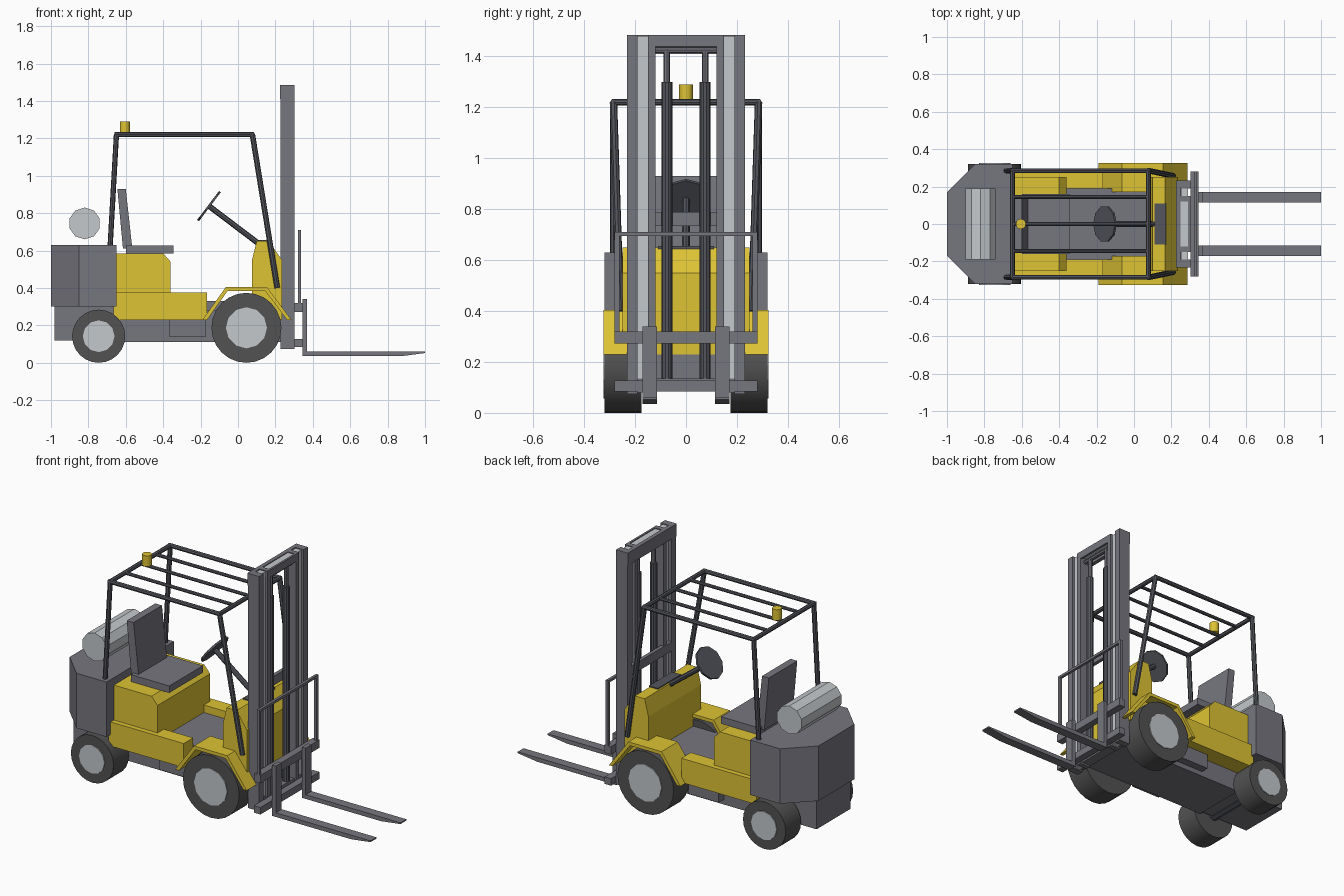
import bpy
import bmesh
from math import radians
from mathutils import Vector

cube = bpy.data.objects.get("Cube")
if cube:
    bpy.data.objects.remove(cube)


def material(name, rgb):
    m = bpy.data.materials.new(name)
    m.use_nodes = True
    m.diffuse_color = (*rgb, 1)
    m.node_tree.nodes["Principled BSDF"].inputs["Base Color"].default_value = (*rgb, 1)
    return m


YELLOW = material("yellow paint", (0.73, 0.55, 0.035))
GREY = material("grey steel", (0.18, 0.18, 0.21))
DARK = material("dark steel", (0.09, 0.093, 0.11))
RUBBER = material("black rubber", (0.085, 0.085, 0.085))
SILVER = material("silver metal", (0.55, 0.58, 0.60))


def finish(name, bm, mat, mirror=False, smooth=False):
    bmesh.ops.recalc_face_normals(bm, faces=bm.faces)
    mesh = bpy.data.meshes.new(name)
    bm.to_mesh(mesh)
    bm.free()
    mesh.materials.append(mat)
    ob = bpy.data.objects.new(name, mesh)
    bpy.context.collection.objects.link(ob)
    if mirror:
        ob.modifiers.new("Mirror", 'MIRROR').use_axis = (False, True, False)
    if smooth:
        bpy.ops.object.select_all(action='DESELECT')
        ob.select_set(True)
        bpy.context.view_layer.objects.active = ob
        bpy.ops.object.shade_smooth_by_angle(angle=radians(35))
    return ob


def extrude(name, points, offset, mat, mirror=False):
    """Solid from a flat outline swept along an offset."""
    bm = bmesh.new()
    face = bm.faces.new([bm.verts.new(p) for p in points])
    new = bmesh.ops.extrude_face_region(bm, geom=[face])["geom"]
    verts = [v for v in new if isinstance(v, bmesh.types.BMVert)]
    bmesh.ops.translate(bm, verts=verts, vec=offset)
    return finish(name, bm, mat, mirror)


def side(name, outline, y0, y1, mat, mirror=False):
    """Side outline in x and z, running from y0 to y1."""
    return extrude(name, [(x, y0, z) for x, z in outline], (0, y1 - y0, 0), mat, mirror)


def box(name, x0, x1, y0, y1, z0, z1, mat, mirror=False):
    return side(name, [(x0, z0), (x1, z0), (x1, z1), (x0, z1)], y0, y1, mat, mirror)


def rod(name, a, b, r, mat, sides=8, mirror=False, smooth=False):
    a, b = Vector(a), Vector(b)
    bm = bmesh.new()
    bmesh.ops.create_cone(bm, cap_ends=True, segments=sides, radius1=r, radius2=r,
                          depth=(b - a).length)
    turn = (b - a).to_track_quat('Z', 'Y').to_matrix()
    bmesh.ops.rotate(bm, verts=bm.verts, matrix=turn)
    bmesh.ops.translate(bm, verts=bm.verts, vec=(a + b) / 2)
    return finish(name, bm, mat, mirror, smooth)


# Counterweight with cut rear corners, and the chassis below
plan = [(-0.65, -0.32), (-0.65, 0.32), (-0.85, 0.32), (-1, 0.17), (-1, -0.17), (-0.85, -0.32)]
extrude("counterweight", [(x, y, 0.3) for x, y in plan], (0, 0, 0.33), GREY)
box("rear_chassis", -0.98, -0.62, -0.16, 0.16, 0.12, 0.31, GREY)
box("chassis", -0.64, 0.23, -0.17, 0.17, 0.11, 0.29, GREY)
box("floor", -0.4, 0.1, -0.19, 0.19, 0.28, 0.33, GREY)
box("step", -0.37, -0.17, 0.1, 0.22, 0.14, 0.24, GREY, True)

# Yellow bodywork
side("seat_box", [(-0.66, 0.23), (-0.36, 0.23), (-0.36, 0.54), (-0.4, 0.585), (-0.66, 0.585)],
     -0.25, 0.25, YELLOW)
box("side_panel", -0.665, -0.165, 0.19, 0.28, 0.23, 0.375, YELLOW, True)
side("dashboard", [(0.075, 0.23), (0.235, 0.23), (0.235, 0.55), (0.165, 0.65),
                   (0.1, 0.65), (0.075, 0.55)], -0.25, 0.25, YELLOW)
box("instrument_panel", 0.11, 0.17, -0.11, 0.11, 0.62, 0.656, DARK)
side("fender", [(-0.19, 0.23), (-0.065, 0.405), (0.155, 0.405), (0.285, 0.23),
                (0.262, 0.23), (0.145, 0.385), (-0.055, 0.385), (-0.165, 0.23)],
     0.17, 0.325, YELLOW, True)

# Wheels
for label, x, r, hub in (("front", 0.045, 0.187, 0.11), ("rear", -0.745, 0.142, 0.085)):
    rod(label + "_tyre", (x, 0.175, r), (x, 0.32, r), r, RUBBER, 24, True, True)
    rod(label + "_hub", (x, 0.2, r), (x, 0.325, r), hub, SILVER, 12, True)
    rod(label + "_axle", (x, -0.2, r), (x, 0.2, r), 0.035, DARK)

# Seat, steering and gas tank
box("seat_cushion", -0.6, -0.345, -0.16, 0.16, 0.585, 0.627, GREY)
side("seat_back", [(-0.615, 0.61), (-0.565, 0.61), (-0.6, 0.93), (-0.645, 0.93)],
     -0.135, 0.135, GREY)
hub_point = Vector((-0.155, 0, 0.838))
column = (Vector((0.12, 0, 0.63)) - hub_point).normalized()
rod("steering_column", hub_point, (0.12, 0, 0.63), 0.015, DARK)
rod("steering_wheel", hub_point - column * 0.006, hub_point + column * 0.006, 0.097, DARK, 10)
rod("gas_tank", (-0.82, -0.19, 0.745), (-0.82, 0.19, 0.745), 0.085, SILVER, 10)

# Overhead guard
ROOF = 1.22
rod("guard_rear_post", (-0.685, 0.285, 0.6), (-0.65, 0.285, ROOF), 0.014, DARK, 8, True)
rod("guard_front_post", (0.21, 0.258, 0.4), (0.077, 0.285, ROOF), 0.015, DARK, 8, True)
rod("guard_side_rail", (-0.66, 0.285, ROOF), (0.085, 0.285, ROOF), 0.013, DARK, 8, True)
for label, x in (("rear", -0.65), ("front", 0.077)):
    rod("guard_%s_rail" % label, (x, -0.29, ROOF), (x, 0.29, ROOF), 0.013, DARK)
for y in (-0.145, 0, 0.145):
    rod("guard_roof_bar", (-0.65, y, ROOF), (0.077, y, ROOF), 0.01, DARK)
rod("beacon", (-0.605, 0, 1.225), (-0.605, 0, 1.29), 0.027, YELLOW, 12, smooth=True)

# Mast
TOP = 1.485
box("mast_outer_rail", 0.228, 0.302, 0.19, 0.232, 0.075, TOP, GREY, True)
box("mast_inner_rail", 0.235, 0.302, 0.12, 0.15, 0.075, TOP, GREY, True)
box("mast_slide", 0.25, 0.288, 0.15, 0.19, 0.08, TOP - 0.005, SILVER, True)
box("mast_top_beam", 0.224, 0.248, -0.232, 0.232, 1.41, TOP, GREY)
box("mast_front_beam", 0.29, 0.302, -0.12, 0.12, 1.44, TOP, GREY)
box("mast_top_slide", 0.248, 0.29, -0.15, 0.15, 1.45, TOP - 0.005, SILVER)
box("mast_middle_beam", 0.228, 0.25, -0.19, 0.19, 0.735, 0.79, GREY)
box("mast_lower_beam", 0.228, 0.29, -0.19, 0.19, 0.085, 0.135, GREY)
rod("lift_cylinder", (0.268, 0.075, 0.12), (0.268, 0.075, 1.3), 0.021, DARK, 10, True)
rod("lift_piston", (0.268, 0.075, 1.3), (0.268, 0.075, 1.43), 0.013, GREY, 8, True)
rod("lift_crossbar", (0.268, -0.12, 1.425), (0.268, 0.12, 1.425), 0.012, GREY)

# Carriage, backrest and forks
for label, z0, z1 in (("upper", 0.272, 0.32), ("lower", 0.085, 0.127)):
    box("carriage_%s_bar" % label, 0.302, 0.345, -0.28, 0.28, z0, z1, GREY)
box("backrest_post", 0.322, 0.338, 0.262, 0.28, 0.3, 0.71, GREY, True)
box("backrest_top", 0.322, 0.338, -0.28, 0.28, 0.695, 0.71, GREY)
side("fork", [(0.345, 0.035), (0.87, 0.035), (1, 0.052), (1, 0.06), (0.37, 0.06),
              (0.37, 0.34), (0.345, 0.34)], 0.114, 0.17, GREY, True)
